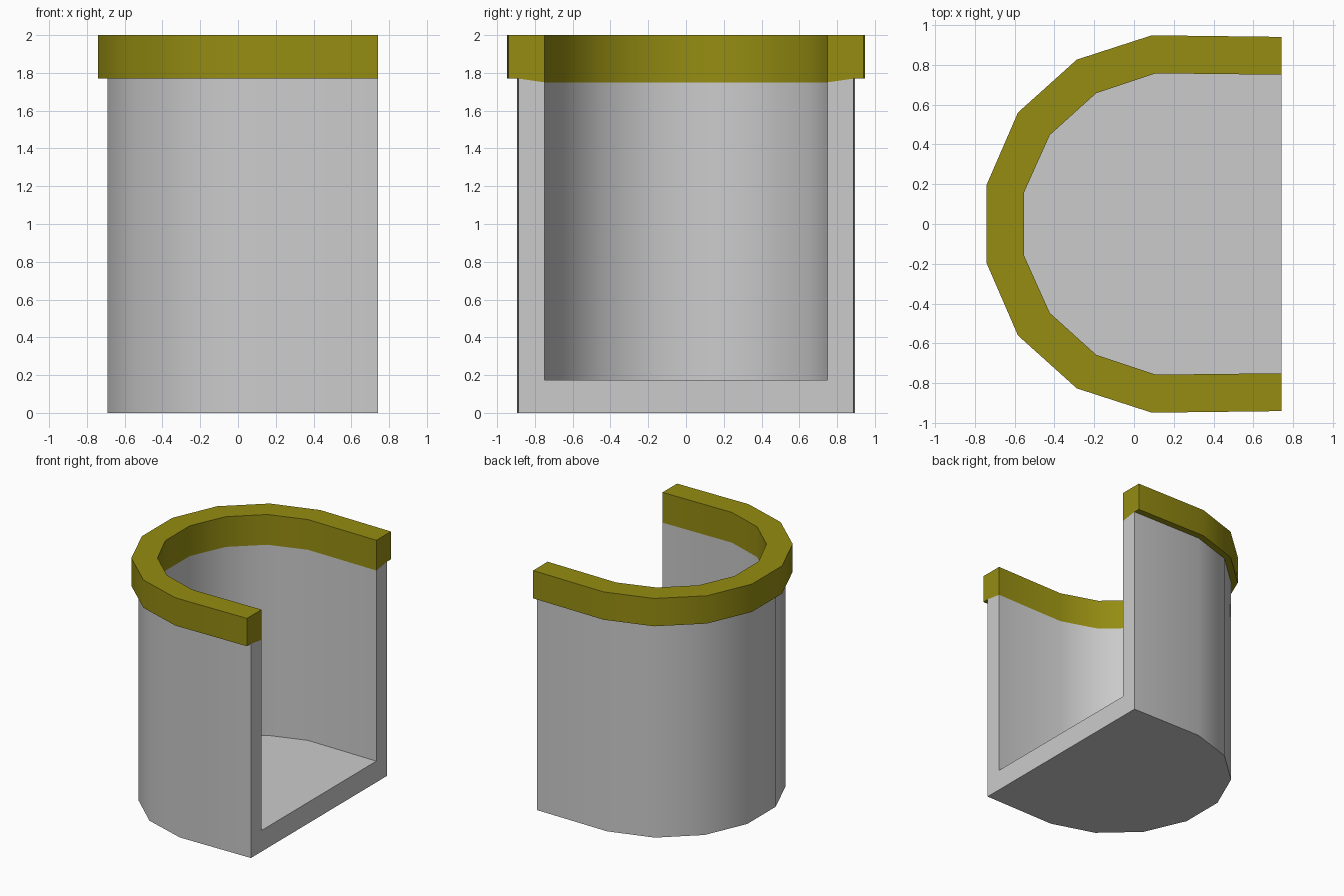
import bpy, bmesh
from math import radians

if "Cube" in bpy.data.objects:
    bpy.data.objects.remove(bpy.data.objects["Cube"])

# Half profiles (y > 0), from the cut end round to the back; mirrored to full U shapes
RIM_OUT = [(0.74, 0.94), (0.09, 0.948), (-0.287, 0.826), (-0.583, 0.56), (-0.74, 0.198)]
WALL_OUT = [(0.74, 0.888), (0.095, 0.895), (-0.262, 0.782), (-0.54, 0.53), (-0.69, 0.187)]
WALL_IN = [(0.74, 0.75), (0.11, 0.757), (-0.19, 0.657), (-0.423, 0.447), (-0.552, 0.16)]
FLOOR, SEAM_IN, SEAM_OUT, TOP = 0.175, 1.75, 1.77, 2.0


def u_loop(bm, half, z):
    full = half + [(x, -y) for x, y in reversed(half)]
    return [bm.verts.new((x, y, z)) for x, y in full]


def bridge(bm, a, b):
    for i in range(len(a) - 1):
        bm.faces.new((a[i], a[i + 1], b[i + 1], b[i]))


def finish(bm, name, color=None):
    bmesh.ops.recalc_face_normals(bm, faces=bm.faces)
    me = bpy.data.meshes.new(name)
    bm.to_mesh(me)
    bm.free()
    ob = bpy.data.objects.new(name, me)
    bpy.context.collection.objects.link(ob)
    if color:
        mat = bpy.data.materials.new(name + "_color")
        mat.diffuse_color = color
        mat.use_nodes = True
        mat.node_tree.nodes["Principled BSDF"].inputs["Base Color"].default_value = mat.diffuse_color
        me.materials.append(mat)
    bpy.ops.object.select_all(action='DESELECT')
    ob.select_set(True)
    bpy.context.view_layer.objects.active = ob
    bpy.ops.object.shade_smooth_by_angle(angle=radians(30))


# Body: outer wall, inner wall, floor, underside and the flat cut face
bm = bmesh.new()
base = u_loop(bm, WALL_OUT, 0)
outer = u_loop(bm, WALL_OUT, SEAM_OUT)
inner = u_loop(bm, WALL_IN, SEAM_IN)
floor = u_loop(bm, WALL_IN, FLOOR)
bridge(bm, base, outer)
bridge(bm, inner, floor)
bm.faces.new(base)
bm.faces.new(floor)
bm.faces.new((base[0], outer[0], inner[0], floor[0],
              floor[-1], inner[-1], outer[-1], base[-1]))
finish(bm, "body")

# Rim: overhanging band round the top, closed at both ends
bm = bmesh.new()
loops = [u_loop(bm, p, z) for p, z in (
    (WALL_IN, SEAM_IN), (WALL_IN, TOP), (RIM_OUT, TOP),
    (RIM_OUT, SEAM_OUT), (WALL_OUT, SEAM_OUT))]
for a, b in zip(loops, loops[1:]):
    bridge(bm, a, b)
for end in (0, -1):
    bm.faces.new([l[end] for l in loops])
finish(bm, "rim", (0.30, 0.265, 0.006, 1))
